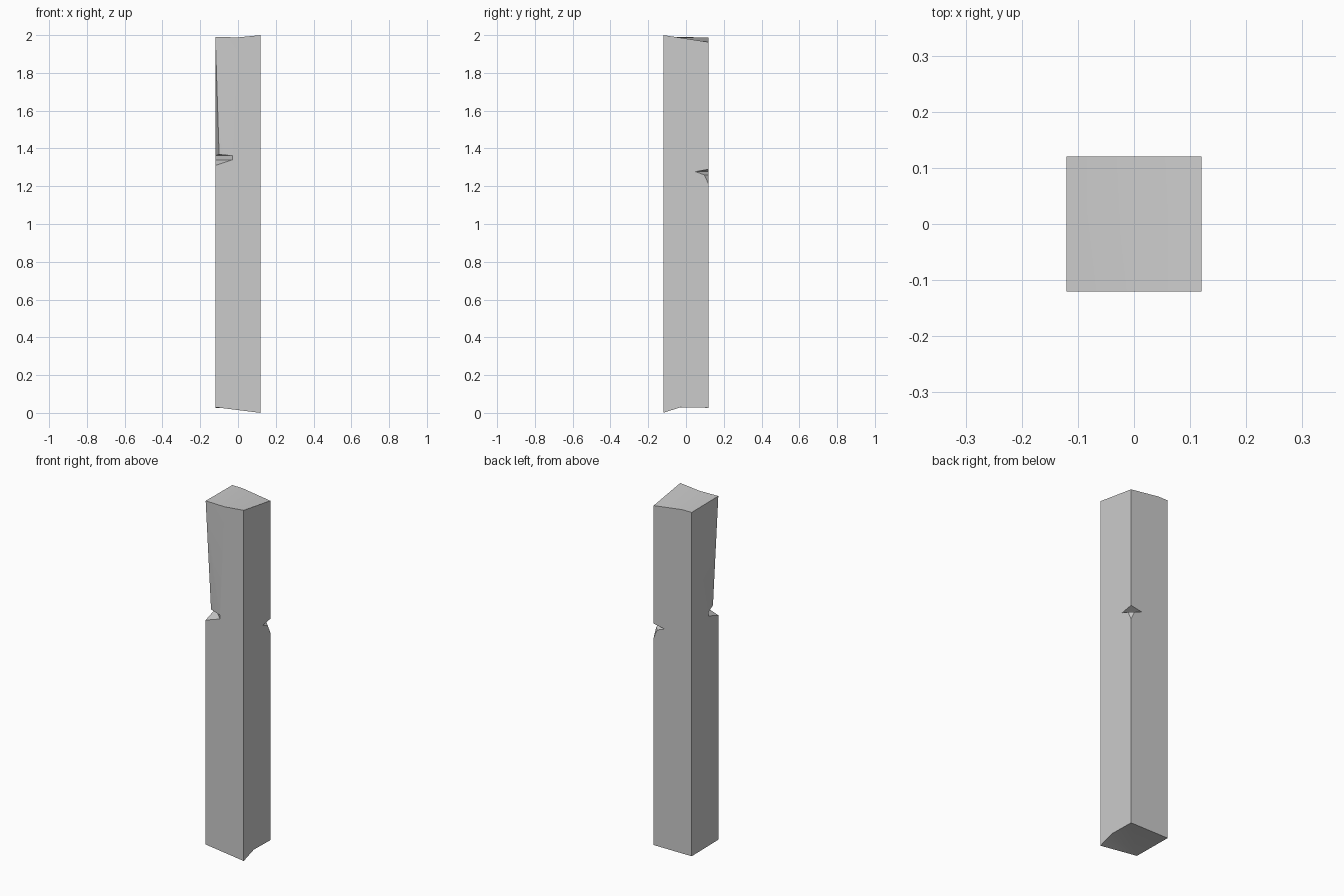
import bpy
import bmesh

if "Cube" in bpy.data.objects:
    bpy.data.objects.remove(bpy.data.objects["Cube"])

R = 0.12  # half width of the post

# Corners of the hewn ends
pts = {
    "a": (-R, -R, 1.99), "k": (0.0, -R, 1.988), "b": (R, -R, 2.0),
    "c": (R, R, 1.963), "m": (-0.06, R, 1.988), "d": (-R, R, 1.988),
    "e": (-R, -R, 0.03), "f": (R, -R, 0.0), "p": (R, -0.03, 0.03),
    "g": (R, R, 0.027), "h": (-R, R, 0.027),
}

# Front left notch, with the chipped corner above it
pts["V"] = (-0.1, -0.1, 1.368)
pts["Q"] = (-R, -R, 1.31)
# Back right notch
pts["C"] = (R, R, 1.29)
pts["D"] = (R, R, 1.21)


def pair(first, second, u, v, z):
    """Two points mirrored across the post's diagonal."""
    pts[first] = (u, v, z)
    pts[second] = (v, u, z)


pair("N", "n", -0.03, -R, 1.362)
pair("L", "l", -0.03, -R, 1.34)
pair("A", "B", R, 0.05, 1.277)
pair("E", "F", R, 0.097, 1.26)

faces = [
    "efbkaNLQ", "heQlnad",       # front and left sides
    "fpgDEACcb", "ghdmcCBFD",    # right and back sides
    "aVN", "anV",                # chipped corner
    "VnN", "NnlL", "LlQ",        # front left notch
    "CAB", "AEFB", "EDF",        # back right notch
    "akmd", "kbcm",              # top
    "epf", "ehgp",               # bottom
]

bm = bmesh.new()
verts = {name: bm.verts.new(co) for name, co in pts.items()}
for names in faces:
    bm.faces.new([verts[n] for n in names])
bmesh.ops.recalc_face_normals(bm, faces=bm.faces[:])
mesh = bpy.data.meshes.new("wooden_post")
bm.to_mesh(mesh)
bm.free()

post = bpy.data.objects.new("wooden_post", mesh)
bpy.context.collection.objects.link(post)
bpy.context.view_layer.objects.active = post
post.select_set(True)
bpy.ops.object.shade_smooth_by_angle(angle=0.4)
